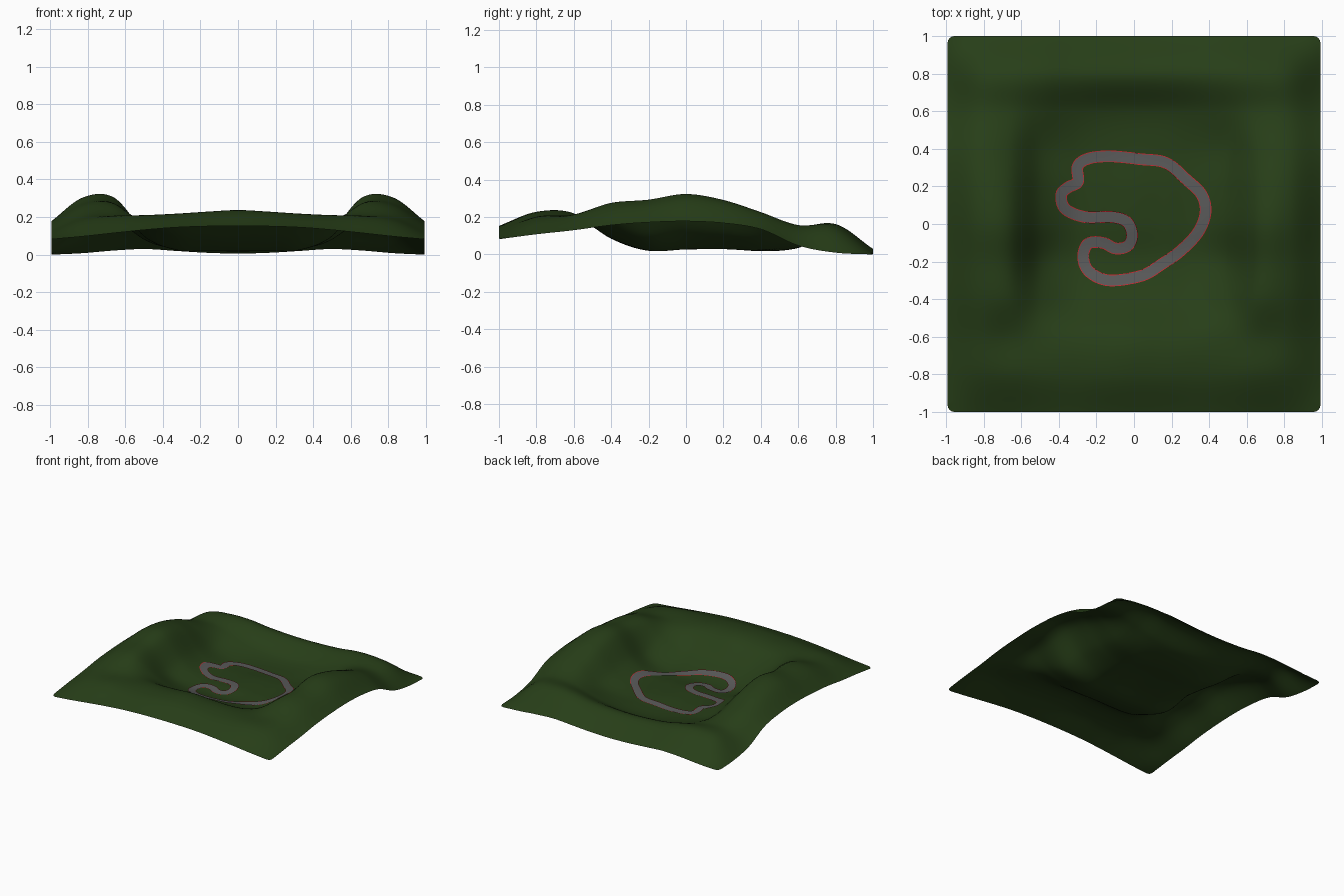
import bpy, math
from mathutils import Vector

if "Cube" in bpy.data.objects:
    bpy.data.objects.remove(bpy.data.objects["Cube"])

# Terrain heights: rows y = -1..1 step .2, columns |x| = 0..1 step 1/6
H = [
    [.153, .151, .145, .132, .115, .097, .082],
    [.228, .222, .210, .203, .198, .172, .108],
    [.220, .210, .204, .203, .212, .205, .130],
    [.085, .085, .095, .160, .268, .255, .157],
    [.020, .022, .028, .095, .275, .275, .172],
    [.035, .030, .036, .125, .305, .303, .178],
    [.035, .030, .036, .105, .268, .280, .168],
    [.018, .020, .030, .078, .200, .222, .135],
    [.035, .042, .065, .110, .152, .145, .048],
    [.122, .126, .136, .158, .160, .130, .010],
    [.006, .010, .020, .030, .022, .008, .000],
]


def cr(a, b, c, d, t):
    """Catmull-Rom blend between b and c"""
    return b + .5 * t * ((c - a) + t * ((2*a - 5*b + 4*c - d) + t * (3*(b - c) + d - a)))


def sample(vals, u):
    n = len(vals)
    i = max(0, min(n - 2, int(math.floor(u))))
    p = [2*vals[0] - vals[1]] + list(vals) + [2*vals[-1] - vals[-2]]
    return cr(p[i], p[i+1], p[i+2], p[i+3], u - i)


def height(x, y):
    cols = [sample(r[:0:-1] + r, (x + 1) * 6) for r in H]
    return max(0, sample(cols, (y + 1) * 5))


def make(name, verts, faces, color):
    me = bpy.data.meshes.new(name)
    me.from_pydata(verts, [], faces)
    me.update()
    for p in me.polygons:
        p.use_smooth = True
    m = bpy.data.materials.new(name + "_colour")
    m.diffuse_color = (*color, 1)
    m.use_nodes = True
    m.node_tree.nodes["Principled BSDF"].inputs["Base Color"].default_value = m.diffuse_color
    me.materials.append(m)
    ob = bpy.data.objects.new(name, me)
    bpy.context.collection.objects.link(ob)
    return ob


# Hilly ground sheet with slightly rounded corners
N, R = 100, .04
verts = []
for j in range(N + 1):
    for i in range(N + 1):
        x, y = 2*i/N - 1, 2*j/N - 1
        z = height(x, y)
        dx, dy = abs(x) - (1 - R), abs(y) - (1 - R)
        if dx > 0 and dy > 0:
            k = max(dx, dy) / math.hypot(dx, dy)
            x = math.copysign(1 - R + dx*k, x)
            y = math.copysign(1 - R + dy*k, y)
        verts.append((x * .992, y, z))
faces = [(j*(N+1)+i, j*(N+1)+i+1, (j+1)*(N+1)+i+1, (j+1)*(N+1)+i)
         for j in range(N) for i in range(N)]
make("ground", verts, faces, (.020, .048, .009))

# Winding circuit centre line
path = [(-.13, .36), (.03, .345), (.17, .325), (.28, .235), (.36, .155), (.38, .06),
        (.34, -.045), (.245, -.145), (.145, -.215), (.04, -.275), (-.13, -.30),
        (-.235, -.256), (-.27, -.18), (-.245, -.105), (-.165, -.10), (-.10, -.13),
        (-.035, -.117), (-.01, -.06), (-.037, .01), (-.117, .037), (-.26, .037),
        (-.365, .08), (-.387, .155), (-.35, .195), (-.298, .225), (-.30, .305),
        (-.245, .347)]
P = [Vector(p) for p in path]
n = len(P)
line = [cr(P[i-1], P[i], P[(i+1) % n], P[(i+2) % n], s/8)
        for i in range(n) for s in range(8)]


def strip(name, offsets, lift, color):
    """Closed ribbon that follows the circuit across the ground"""
    v, f, L, w = [], [], len(line), len(offsets)
    for i, p in enumerate(line):
        t = (line[(i+1) % L] - line[i-1]).normalized()
        nrm = Vector((-t.y, t.x))
        for o in offsets:
            q = p + nrm * o
            v.append((q.x, q.y, height(q.x, q.y) + lift))
        for k in range(w - 1):
            a, b = i*w + k, ((i+1) % L)*w + k
            f.append((a, b, b + 1, a + 1))
    return make(name, v, f, color)


# Road surface and thin red kerbs
strip("road", [-.027, -.009, .009, .027], .008, (.10, .10, .10))
strip("left_kerb", [.027, .031], .008, (.55, .02, .03))
strip("right_kerb", [-.031, -.027], .008, (.55, .02, .03))
